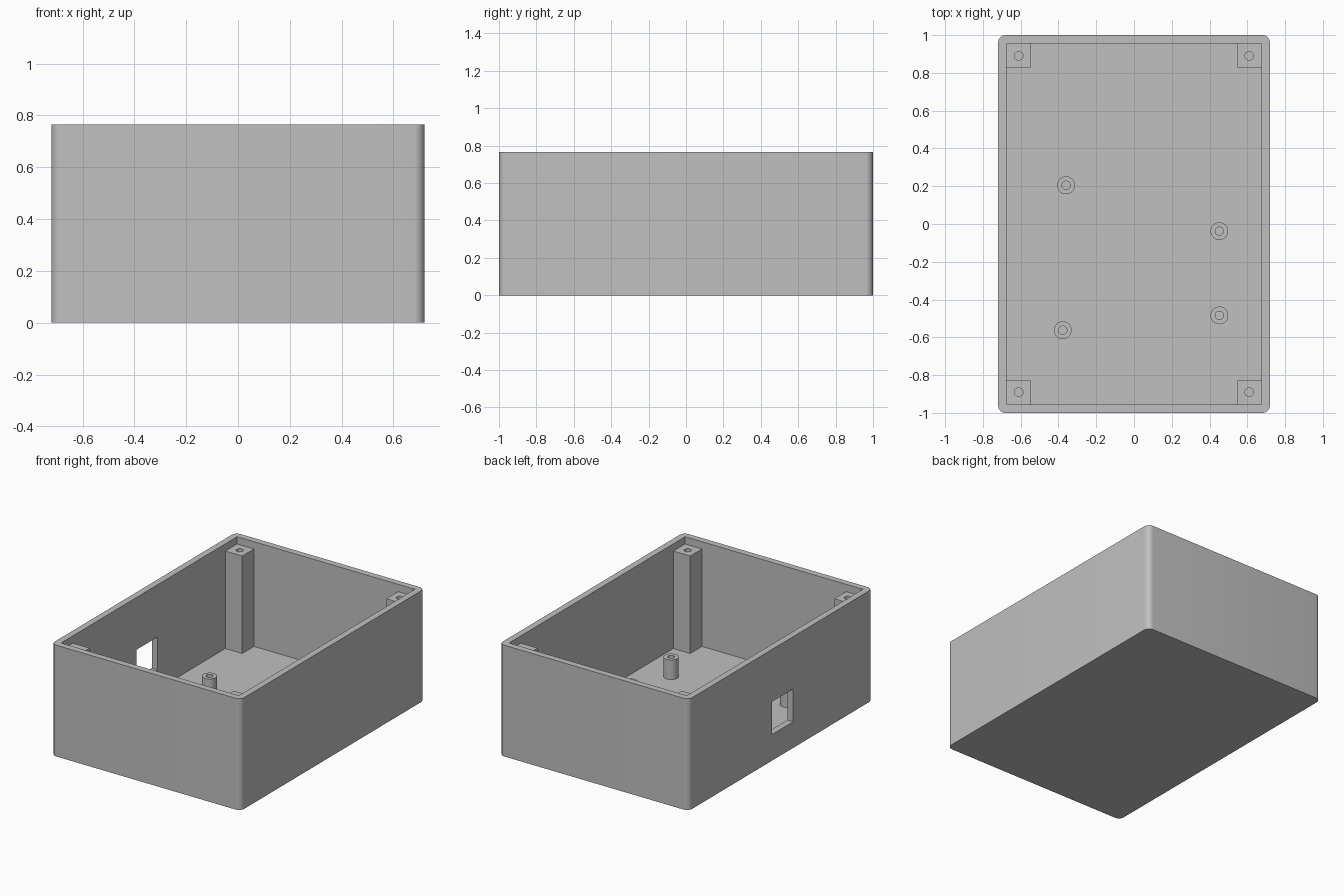
import bpy
import bmesh
from mathutils import Matrix, Vector

cube = bpy.data.objects.get("Cube")
if cube:
    bpy.data.objects.remove(cube, do_unlink=True)

# Main dimensions
HALF_X, HALF_Y, HEIGHT = 0.72, 1.0, 0.765
WALL, FLOOR = 0.044, 0.045
POST, POST_TOP = 0.128, 0.715
STANDOFF_TOP = 0.18
EMBED = 0.01

grey = bpy.data.materials.new("grey plastic")
grey.use_nodes = True
colour = (0.53, 0.53, 0.53, 1)
grey.diffuse_color = colour
grey.node_tree.nodes["Principled BSDF"].inputs["Base Color"].default_value = colour


def finish(name, bm):
    mesh = bpy.data.meshes.new(name)
    bm.to_mesh(mesh)
    bm.free()
    mesh.materials.append(grey)
    obj = bpy.data.objects.new(name, mesh)
    bpy.context.collection.objects.link(obj)
    return obj


def box(name, low, high, corner=0):
    """Box between two corners, with optionally rounded vertical edges."""
    low, high = Vector(low), Vector(high)
    bm = bmesh.new()
    bmesh.ops.create_cube(bm, size=1, matrix=Matrix.Translation((low + high) / 2)
                          @ Matrix.Diagonal((high - low).to_4d()))
    if corner:
        upright = [e for e in bm.edges
                   if abs(e.verts[0].co.z - e.verts[1].co.z) > 0.1]
        bmesh.ops.bevel(bm, geom=upright, offset=corner, segments=8,
                        profile=0.5, affect='EDGES')
    return finish(name, bm)


def cylinder(name, x, y, radius, bottom, top):
    bm = bmesh.new()
    bmesh.ops.create_cone(bm, cap_ends=True, segments=32, radius1=radius,
                          radius2=radius, depth=top - bottom,
                          matrix=Matrix.Translation((x, y, (bottom + top) / 2)))
    return finish(name, bm)


def activate(obj):
    bpy.ops.object.select_all(action='DESELECT')
    obj.select_set(True)
    bpy.context.view_layer.objects.active = obj


def cut(obj, cutter):
    """Subtract the cutter and discard it."""
    activate(obj)
    mod = obj.modifiers.new("cut", 'BOOLEAN')
    mod.operation = 'DIFFERENCE'
    mod.solver = 'EXACT'
    mod.object = cutter
    bpy.ops.object.modifier_apply(modifier=mod.name)
    bpy.data.objects.remove(cutter, do_unlink=True)


def smooth(obj):
    activate(obj)
    bpy.ops.object.shade_smooth_by_angle(angle=0.6)


# Open case with rounded upright corners and a square side opening
inner_x, inner_y = HALF_X - WALL, HALF_Y - WALL
case = box("case", (-HALF_X, -HALF_Y, 0), (HALF_X, HALF_Y, HEIGHT), corner=0.04)
cut(case, box("cavity", (-inner_x, -inner_y, FLOOR), (inner_x, inner_y, 1)))
cut(case, box("opening", (-0.8, -0.135, 0.18), (-0.6, 0.092, 0.405)))
smooth(case)

# Square screw posts in the four inside corners
for side_x, word_x in ((-1, "right"), (1, "left")):
    for side_y, word_y in ((-1, "front"), (1, "back")):
        xs = sorted((side_x * (inner_x - POST), side_x * (inner_x + EMBED)))
        ys = sorted((side_y * (inner_y - POST), side_y * (inner_y + EMBED)))
        post = box(f"{word_y}_{word_x}_post", (xs[0], ys[0], FLOOR - EMBED),
                   (xs[1], ys[1], POST_TOP))
        cut(post, cylinder("hole", side_x * 0.61, side_y * 0.89, 0.023, 0, 1))
        smooth(post)

# Round hollow standoffs on the floor
for i, (x, y) in enumerate(((-0.36, 0.205), (0.452, -0.038),
                            (0.452, -0.484), (-0.377, -0.562))):
    standoff = cylinder(f"standoff_{i + 1}", x, y, 0.047,
                        FLOOR - EMBED, STANDOFF_TOP)
    cut(standoff, cylinder("hole", x, y, 0.022, 0, 1))
    smooth(standoff)
